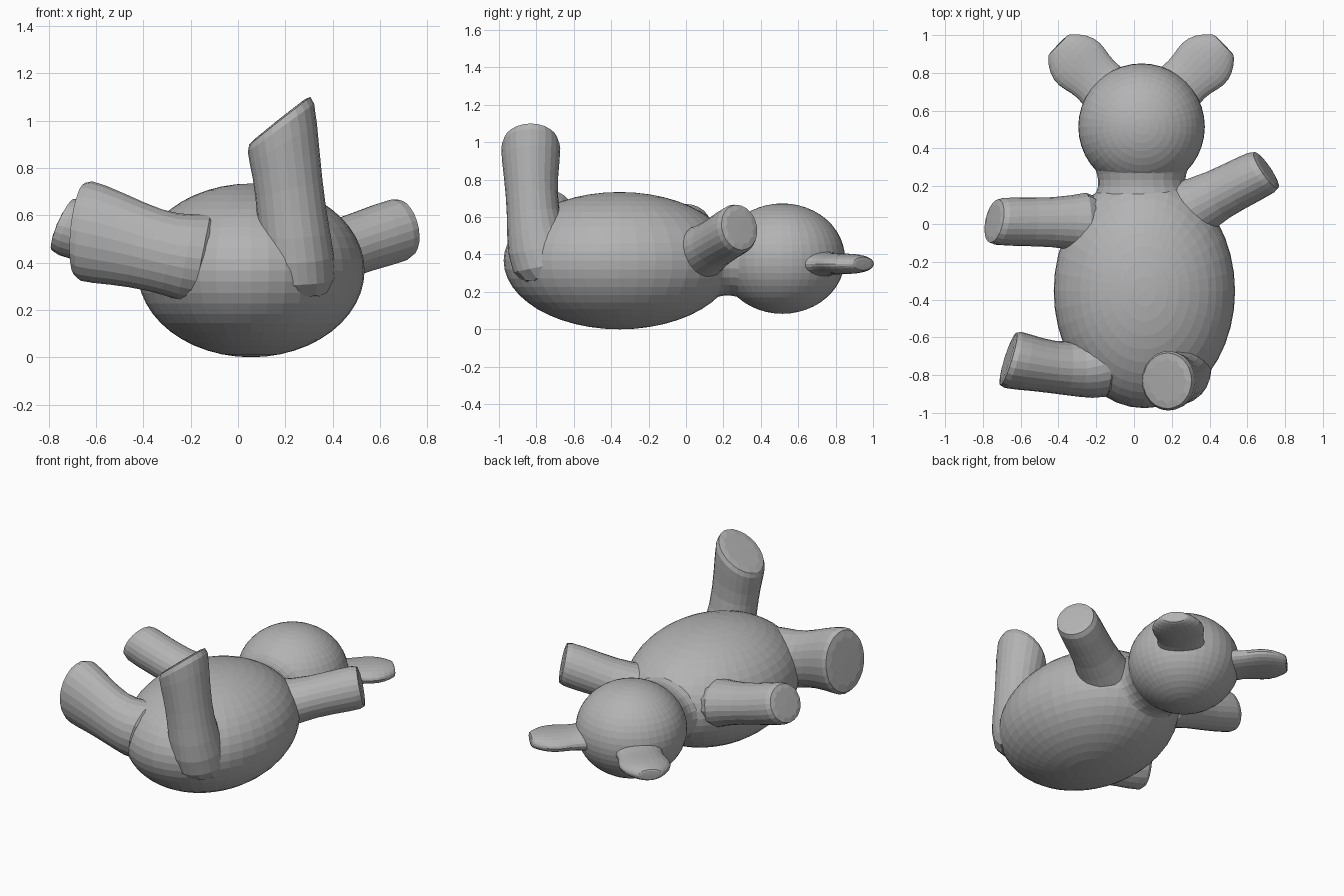
import bpy, bmesh, math
from mathutils import Vector

plush = bpy.data.materials.new("plush_grey")
plush.diffuse_color = (0.45, 0.45, 0.45, 1)


def finish(bm, name):
    bmesh.ops.recalc_face_normals(bm, faces=bm.faces)
    mesh = bpy.data.meshes.new(name)
    bm.to_mesh(mesh)
    bm.free()
    mesh.materials.append(plush)
    obj = bpy.data.objects.new(name, mesh)
    bpy.context.collection.objects.link(obj)
    return obj


def ellipsoid(name, center, radii):
    bm = bmesh.new()
    bmesh.ops.create_uvsphere(bm, u_segments=40, v_segments=24, radius=1)
    bmesh.ops.scale(bm, vec=radii, verts=bm.verts)
    bmesh.ops.translate(bm, vec=center, verts=bm.verts)
    return finish(bm, name)


def limb(name, sections, ref=(0, 0, 1), sides=12):
    """Loft elliptical sections (center, direction, half width, half height)."""
    # a smaller last ring gives a flat pad with a rounded rim
    c, n, a, b = sections[-1]
    pad = (Vector(c) + Vector(n).normalized() * 0.008, n, a * 0.82, b * 0.82)
    bm = bmesh.new()
    rings = []
    for c, n, a, b in sections + [pad]:
        n = Vector(n).normalized()
        u = Vector(ref).cross(n).normalized()
        v = n.cross(u)
        ring = []
        for i in range(sides):
            t = 2 * math.pi * i / sides
            ring.append(bm.verts.new(Vector(c) + 1.04 * (u * a * math.cos(t) + v * b * math.sin(t))))
        rings.append(ring)
    for r0, r1 in zip(rings, rings[1:]):
        for i in range(sides):
            j = (i + 1) % sides
            bm.faces.new((r0[i], r0[j], r1[j], r1[i]))
    bm.faces.new(rings[0])
    bm.faces.new(rings[-1])
    obj = finish(bm, name)
    obj.modifiers.new("rounding", 'SUBSURF').levels = 1
    obj.modifiers["rounding"].render_levels = 1
    return obj


# Torso and head
ellipsoid("body", (0.055, -0.355, 0.367), (0.48, 0.62, 0.367))
ellipsoid("head", (0.04, 0.515, 0.378), (0.335, 0.335, 0.295))

# Neck blending the two
Y = (0, 1, 0)
limb("neck", [((0.05, 0.09, 0.37), Y, 0.30, 0.23),
              ((0.045, 0.17, 0.37), Y, 0.24, 0.195),
              ((0.04, 0.23, 0.375), Y, 0.225, 0.19),
              ((0.04, 0.30, 0.378), Y, 0.25, 0.213),
              ((0.04, 0.36, 0.378), Y, 0.27, 0.23)])

# Flat round ears, mirrored about the head
for side, name in ((-1, "left_ear"), (1, "right_ear")):
    d = (side * 0.72, 0.70, 0)
    limb(name, [((0.0375 + side * x, y, 0.35), d, a, b) for x, y, a, b in (
        (0.14, 0.66, 0.17, 0.10), (0.21, 0.735, 0.135, 0.065),
        (0.27, 0.795, 0.14, 0.056), (0.325, 0.845, 0.163, 0.056),
        (0.385, 0.90, 0.145, 0.053), (0.435, 0.945, 0.085, 0.04))])

# Arms, flared at the shoulder
limb("left_arm", [((-0.18, 0.00, 0.41), (-1, 0, 0.2), 0.20, 0.18),
                  ((-0.32, 0.01, 0.45), (-1, 0, 0.25), 0.135, 0.125),
                  ((-0.55, 0.01, 0.50), (-1, 0.05, 0.3), 0.128, 0.125),
                  ((-0.74, 0.015, 0.56), (-0.9, 0.2, 0.4), 0.132, 0.135)])
limb("right_arm", [((0.20, 0.02, 0.38), (0.85, 0.45, 0.28), 0.21, 0.18),
                   ((0.36, 0.11, 0.43), (0.85, 0.45, 0.30), 0.14, 0.125),
                   ((0.53, 0.20, 0.49), (0.85, 0.45, 0.30), 0.13, 0.13),
                   ((0.70, 0.285, 0.545), (0.8, 0.55, 0.20), 0.13, 0.14)])

# Legs, one stretched sideways and one raised
limb("left_leg", [((-0.08, -0.70, 0.41), (-1, 0, 0.2), 0.22, 0.22),
                  ((-0.22, -0.76, 0.42), (-1, 0, 0.2), 0.165, 0.18),
                  ((-0.35, -0.77, 0.45), (-1, 0.05, 0.2), 0.138, 0.17),
                  ((-0.51, -0.745, 0.50), (-1, 0.15, 0.2), 0.14, 0.195),
                  ((-0.665, -0.715, 0.54), (-0.95, 0.3, 0.1), 0.165, 0.225)])
limb("right_leg", [((0.26, -0.70, 0.24), (0, -0.2, 1), 0.17, 0.20),
                   ((0.25, -0.79, 0.43), (0, -0.2, 1), 0.16, 0.175),
                   ((0.225, -0.82, 0.62), (-0.1, -0.1, 1), 0.145, 0.135),
                   ((0.205, -0.83, 0.81), (-0.35, 0, 0.94), 0.15, 0.143),
                   ((0.178, -0.83, 1.00), (-0.62, 0, 0.78), 0.187, 0.168)],
     ref=(0, 1, 0))
